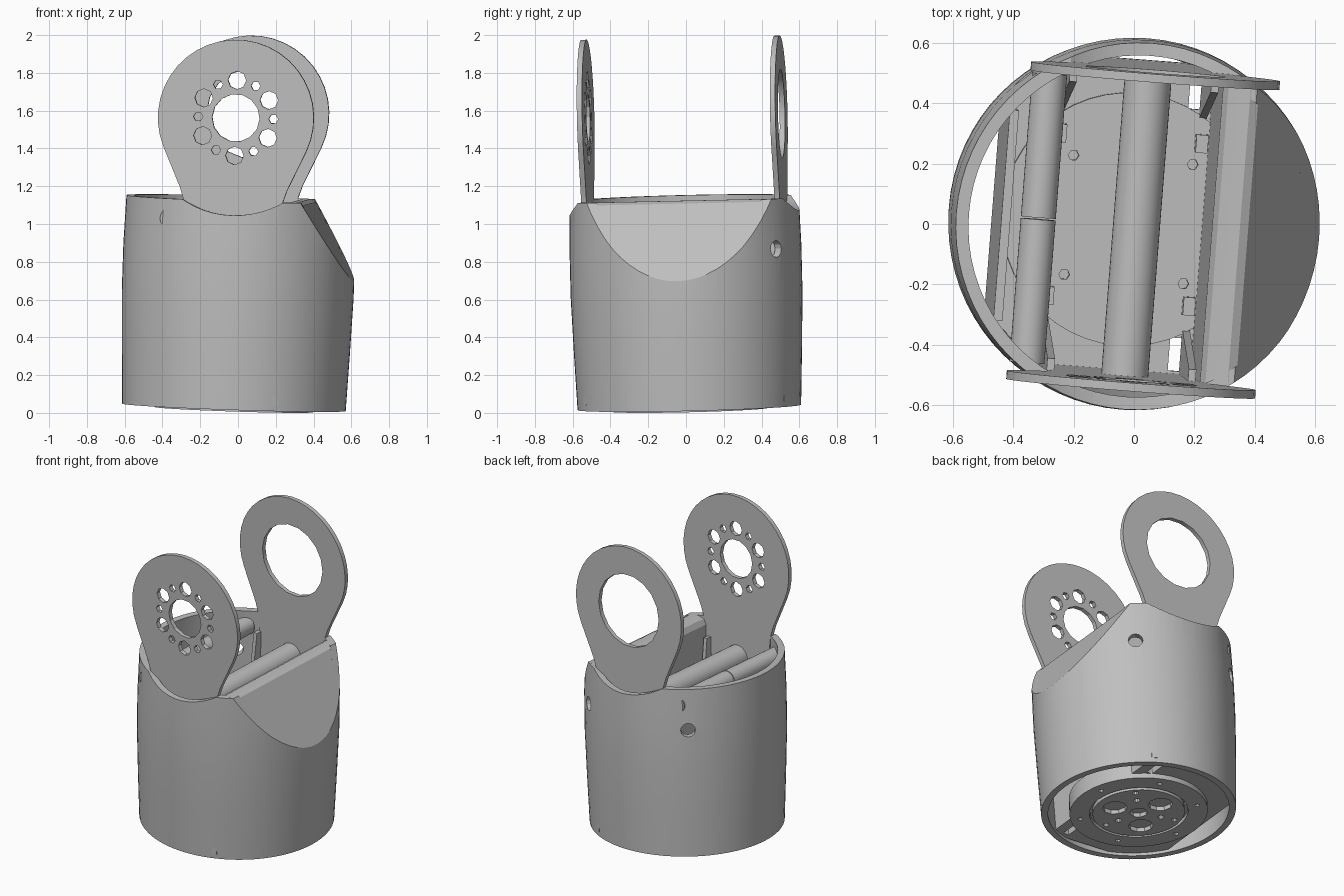
import bpy, bmesh
from math import sin, cos, pi, radians
from mathutils import Matrix, Vector

cube = bpy.data.objects.get("Cube")
if cube:
    bpy.data.objects.remove(cube, do_unlink=True)

grey = bpy.data.materials.new("light grey")
grey.use_nodes = True
GREY = (0.52, 0.52, 0.52, 1)
grey.diffuse_color = GREY
for node in grey.node_tree.nodes:
    if node.type == 'BSDF_PRINCIPLED':
        node.inputs["Base Color"].default_value = GREY

parts = []


def make(name, bm):
    bmesh.ops.recalc_face_normals(bm, faces=bm.faces[:])
    mesh = bpy.data.meshes.new(name)
    bm.to_mesh(mesh)
    bm.free()
    mesh.materials.append(grey)
    ob = bpy.data.objects.new(name, mesh)
    bpy.context.collection.objects.link(ob)
    parts.append(ob)
    return ob


def prism(name, pts, lo, hi, axis='Y'):
    """Extrude a flat outline along Y (points are x, z) or Z (points are x, y)."""
    bm = bmesh.new()
    place = (lambda p, t: (p[0], t, p[1])) if axis == 'Y' else (lambda p, t: (p[0], p[1], t))
    face = bm.faces.new([bm.verts.new(place(p, lo)) for p in pts])
    moved = bmesh.ops.extrude_face_region(bm, geom=[face], use_keep_orig=True)["geom"]
    verts = [g for g in moved if isinstance(g, bmesh.types.BMVert)]
    bmesh.ops.translate(bm, verts=verts, vec=place((0, 0), hi - lo))
    return make(name, bm)


def arc(cx, cy, r, start=0, end=360, n=32):
    full = end - start == 360
    steps = n if full else n - 1
    return [(cx + r * cos(radians(start + (end - start) * i / steps)),
             cy + r * sin(radians(start + (end - start) * i / steps))) for i in range(n)]


def box(name, x0, x1, y0, y1, z0, z1):
    return prism(name, [(x0, y0), (x1, y0), (x1, y1), (x0, y1)], z0, z1, 'Z')


def disc(name, r, z0, z1, x=0, y=0, n=48):
    return prism(name, arc(x, y, r, n=n), z0, z1, 'Z')


def rod(name, x, z, r, y0, y1, n=32):
    return prism(name, arc(x, z, r, n=n), y0, y1, 'Y')


def boolean(ob, tool, op='DIFFERENCE'):
    mod = ob.modifiers.new("cut", 'BOOLEAN')
    mod.operation = op
    mod.solver = 'EXACT'
    mod.object = tool
    with bpy.context.temp_override(object=ob, active_object=ob, selected_objects=[ob]):
        bpy.ops.object.modifier_apply(modifier=mod.name)
    parts.remove(tool)
    bpy.data.objects.remove(tool, do_unlink=True)


def lathe(name, profile, n=72):
    bm = bmesh.new()
    rings = [[bm.verts.new((r * cos(2 * pi * i / n), r * sin(2 * pi * i / n), z))
              for i in range(n)] for r, z in profile]
    for a, b in zip(rings, rings[1:] + rings[:1]):
        for i in range(n):
            j = (i + 1) % n
            bm.faces.new((a[i], a[j], b[j], b[i]))
    return make(name, bm)


# Housing shell: slightly barrelled tube
RIM, WALL, AXIS = 1.105, 0.042, 1.545
outer = [(0.592, 0), (0.604, 0.3), (0.614, 0.6), (0.614, 0.85), (0.606, RIM)]
shell = lathe("housing_shell", outer + [(r - WALL, z) for r, z in reversed(outer)])

# Slanted cut on one side, dips around the pivot axis, two screw holes
SLANT_TOP, SLANT_LOW = (0.365, 1.09), (0.617, 0.685)
boolean(shell, prism("slant_cutter", [(0.355, 1.3), (0.355, 1.107), SLANT_TOP, SLANT_LOW,
                                      (0.68, 0.584), (0.9, 0.6), (0.9, 1.3)], -1, 1))
boolean(shell, rod("dip_cutter", 0, AXIS, 0.515, -1, 1, 64))
for angle in (56, 131):
    tool = disc("screw_cutter", 0.045, 0.4, 0.8, n=12)
    tool.data.transform(Matrix.Rotation(radians(angle), 4, 'Z') @
                        Matrix.Translation((0, 0, 0.84)) @ Matrix.Rotation(pi / 2, 4, 'Y'))
    boolean(shell, tool)

# Slanted panel with rounded crest and an upright inner wall
crest = [(0.363, 1.092), (0.335, 1.106), (0.295, 1.105), (0.262, 1.085), (0.245, 1.05)]
panel = prism("slanted_panel", [SLANT_LOW] + crest + [(0.245, 0.03), (0.275, 0.03),
              (0.275, 1.03), (0.31, 1.07), (0.34, 1.06), (0.595, 0.65)], -0.7, 0.7)
boolean(panel, disc("panel_clip", 0.595, -0.5, 1.5, n=72), 'INTERSECT')


# Pivot plates: round head on a narrower stem
def pivot_plate(name, y):
    half = [(0.25, 0.03), (0.25, 1.0), (0.262, 1.1), (0.285, 1.17)]
    head = arc(0, AXIS, 0.414, -24, 204, 26)
    stem = [(-x, z) for x, z in reversed(half)]
    return prism(name, half + head + stem, y - 0.014, y + 0.014)


front = pivot_plate("front_pivot_plate", -0.513)
boolean(front, rod("hub_cutter", 0, AXIS, 0.126, -0.7, -0.3, 14))
for k in range(12):
    a = radians(30 * k)
    boolean(front, rod("bolt_cutter", 0.2 * cos(a), AXIS + 0.2 * sin(a),
                       0.048 if k % 2 else 0.025, -0.7, -0.3, 8 if k % 2 else 6))
back = pivot_plate("back_pivot_plate", 0.513)
boolean(back, rod("bearing_cutter", 0, AXIS, 0.236, 0.3, 0.7, 18))

# Cross rods between the plates
rod("centre_rod", 0, 0.9, 0.078, -0.505, 0.505)
rod("side_rod_front", -0.33, 1.0, 0.058, -0.48, -0.003)
rod("side_rod_back", -0.33, 1.0, 0.058, 0.003, 0.48)

# Side wall, floor and gussets
box("side_wall", -0.45, -0.42, -0.35, 0.35, 0.02, 0.95)
floor = box("floor_plate", -0.45, 0.275, -0.53, 0.53, 0.02, 0.06)
boolean(floor, disc("floor_clip", 0.575, -0.2, 0.3, n=72), 'INTERSECT')
for s in (-1, 1):
    boolean(floor, box("slot_cutter", 0.17, 0.21, *sorted((s * 0.38, s * 0.49)), -0.1, 0.2))
    for x in (-0.25, 0.22):
        # Gusset: a tapering rib standing against the plate
        bm = bmesh.new()
        bmesh.ops.create_cube(bm, size=1)
        for v in bm.verts:
            reach = 0.15 if v.co.z < 0 else 0.04
            v.co = (x + v.co.x * 0.025, s * (0.5 - (reach if v.co.y < 0 else 0)),
                    0.06 if v.co.z < 0 else 0.98)
        make("gusset", bm)
        box("floor_tab", x - 0.02, x + 0.02, s * 0.27 - 0.03, s * 0.27 + 0.03, 0.09, 0.2)

# Turntable under the floor: base disc, ring and drilled horn
base = disc("turntable_base", 0.42, 0.012, 0.1)
for k in range(4):
    a = radians(45 + 90 * k)
    boolean(base, disc("base_hole", 0.018, -0.1, 0.3, 0.28 * cos(a), 0.28 * sin(a), 6))
ring = lathe("turntable_ring", [(0.30, -0.012), (0.42, -0.012), (0.42, 0.013), (0.30, 0.013)], 48)
for k in range(6):
    a = radians(15 + 60 * k)
    boolean(ring, disc("ring_hole", 0.016, -0.1, 0.011, 0.36 * cos(a), 0.36 * sin(a), 6))
horn = disc("turntable_horn", 0.28, -0.015, 0.013)
boolean(horn, disc("horn_centre", 0.055, -0.1, 0.1, n=8))
for k in range(3):
    for r, hole, turn in ((0.16, 0.075, 230), (0.15, 0.02, 290), (0.24, 0.018, 290)):
        a = radians(turn + 120 * k)
        boolean(horn, disc("horn_hole", hole, -0.1, 0.1, r * cos(a), r * sin(a), 10))

# Pose: small yaw and lean, then centre on the ground
pose = (Matrix.Rotation(radians(1.4), 4, 'X') @ Matrix.Rotation(radians(1.9), 4, 'Y') @
        Matrix.Rotation(radians(-4.5), 4, 'Z'))
for ob in parts:
    ob.data.transform(pose)
pts = [v.co for ob in parts for v in ob.data.vertices]
lo = Vector([min(p[i] for p in pts) for i in range(3)])
hi = Vector([max(p[i] for p in pts) for i in range(3)])
centre = Matrix.Translation((-(lo.x + hi.x) / 2, -(lo.y + hi.y) / 2, -lo.z))
bpy.ops.object.select_all(action='DESELECT')
for ob in parts:
    ob.data.transform(centre)
    ob.select_set(True)
bpy.context.view_layer.objects.active = shell
bpy.ops.object.shade_smooth_by_angle(angle=radians(25))
